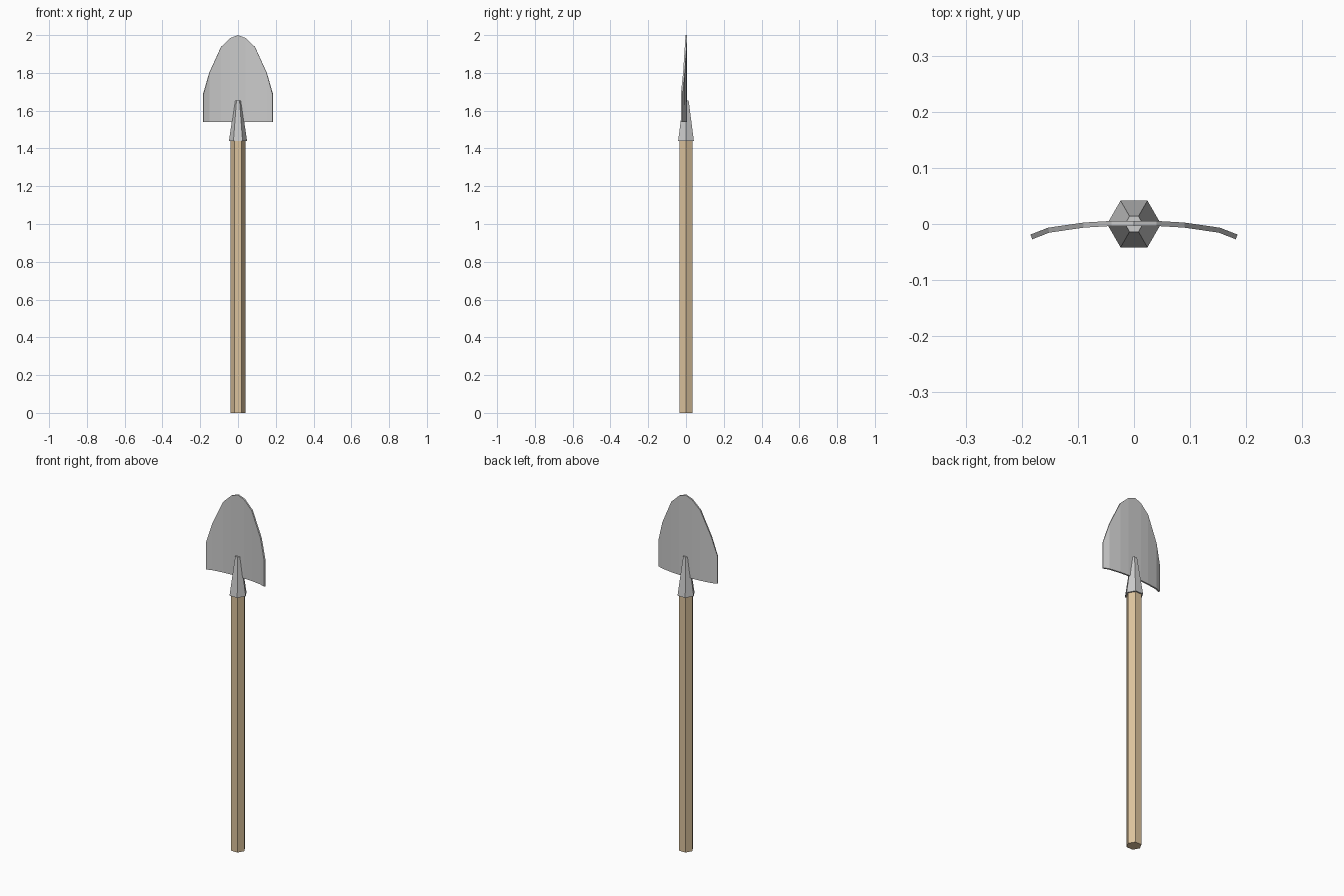
import bpy, bmesh

if "Cube" in bpy.data.objects:
    bpy.data.objects.remove(bpy.data.objects["Cube"])

def hex_part(name, r1, r2, z0, z1):
    # six-sided shaft with corners on the x axis
    bpy.ops.mesh.primitive_cone_add(vertices=6, radius1=r1, radius2=r2, depth=z1 - z0,
                                    location=(0, 0, (z0 + z1) / 2))
    ob = bpy.context.object
    # turn the mesh so that corners point along x
    ob.rotation_euler.z = 0.5235988
    ob.name = name
    return ob

# Wooden handle
wood = bpy.data.materials.new("wood")
wood.diffuse_color = (0.72, 0.55, 0.34, 1)
wood.use_nodes = True
wood.node_tree.nodes["Principled BSDF"].inputs["Base Color"].default_value = wood.diffuse_color
handle = hex_part("handle", 0.039, 0.039, 0, 1.442)
handle.data.materials.append(wood)

# Tapered metal socket
hex_part("socket", 0.048, 0.016, 1.44, 1.655)

# Curved blade: half profile of (x, y, top z), mirrored into vertical strips
half = [(0, 0.001, 2.0), (0.04, 0.001, 1.985), (0.09, -0.002, 1.937),
        (0.152, -0.011, 1.80), (0.183, -0.023, 1.69)]
profile = [(-x, y, z) for x, y, z in reversed(half[1:])] + half
bm = bmesh.new()
cols = [(bm.verts.new((x, y, 1.54)), bm.verts.new((x, y, z))) for x, y, z in profile]
for a, b in zip(cols, cols[1:]):
    bm.faces.new((a[0], b[0], b[1], a[1]))
mesh = bpy.data.meshes.new("blade")
bm.to_mesh(mesh)
bm.free()
blade = bpy.data.objects.new("blade", mesh)
bpy.context.collection.objects.link(blade)
solid = blade.modifiers.new("thickness", 'SOLIDIFY')
solid.thickness = 0.009
solid.offset = 0
